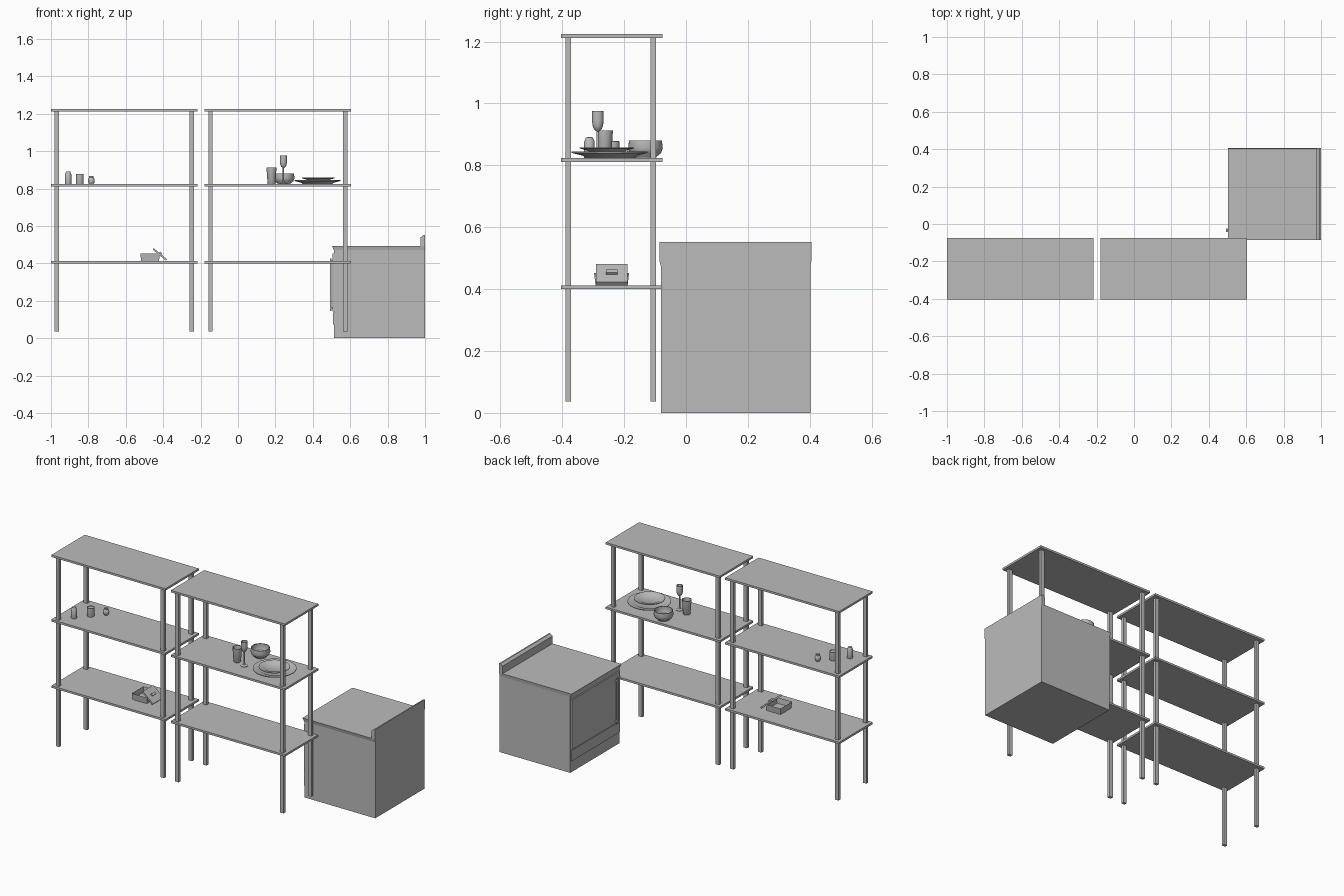
import bpy, bmesh, math
from mathutils import Matrix, Vector

if "Cube" in bpy.data.objects:
    bpy.data.objects.remove(bpy.data.objects["Cube"])

GREY = bpy.data.materials.new("plain grey")
GREY.diffuse_color = (0.5, 0.5, 0.5, 1)
GREY.use_nodes = True
GREY.node_tree.nodes["Principled BSDF"].inputs["Base Color"].default_value = GREY.diffuse_color


def finish(name, bm, smooth=False):
    bmesh.ops.recalc_face_normals(bm, faces=bm.faces)
    me = bpy.data.meshes.new(name)
    bm.to_mesh(me)
    bm.free()
    ob = bpy.data.objects.new(name, me)
    bpy.context.collection.objects.link(ob)
    me.materials.append(GREY)
    if smooth:
        bpy.ops.object.select_all(action='DESELECT')
        ob.select_set(True)
        bpy.context.view_layer.objects.active = ob
        bpy.ops.object.shade_smooth_by_angle(angle=math.radians(35))
    return ob


def add_box(bm, lo, hi):
    lo, hi = Vector(lo), Vector(hi)
    m = Matrix.Translation((lo + hi) / 2) @ Matrix.Diagonal((*(hi - lo), 1))
    return bmesh.ops.create_cube(bm, size=1, matrix=m)['verts']


def box(name, lo, hi):
    bm = bmesh.new()
    add_box(bm, lo, hi)
    return finish(name, bm)


def prism(name, profile, y0, y1):
    """Extrude an x-z outline along y."""
    bm = bmesh.new()
    f = bm.faces.new([bm.verts.new((x, y0, z)) for x, z in profile])
    ext = bmesh.ops.extrude_face_region(bm, geom=[f])['geom']
    for v in ext:
        if isinstance(v, bmesh.types.BMVert):
            v.co.y = y1
    return finish(name, bm)


def lathe(name, profile, x, y, z, steps=32):
    """Turn an r-z outline around the vertical axis."""
    bm = bmesh.new()
    vs = [bm.verts.new((r, 0, h)) for r, h in profile]
    es = [bm.edges.new(p) for p in zip(vs, vs[1:])]
    bmesh.ops.spin(bm, geom=vs + es, cent=(0, 0, 0), axis=(0, 0, 1),
                   angle=math.tau, steps=steps)
    bmesh.ops.remove_doubles(bm, verts=bm.verts, dist=1e-5)
    bmesh.ops.translate(bm, verts=bm.verts, vec=(x, y, z))
    return finish(name, bm, True)


# Two shelf units
Y0, Y1 = -0.404, -0.076
for side, x0 in (("left", -1.0), ("right", -0.179)):
    for level, z in (("low", 0.400), ("middle", 0.811), ("top", 1.212)):
        box(f"{side}_{level}_shelf", (x0, Y0, z), (x0 + 0.784, Y1, z + 0.0125))
    for i, lx in enumerate((x0 + 0.020, x0 + 0.741)):
        for j, ly in enumerate((-0.389, -0.115)):
            box(f"{side}_leg_{i}{j}", (lx, ly, 0.037), (lx + 0.023, ly + 0.018, 1.212))

# Floor cabinet with oven door facing -x
box("cabinet_body", (0.514, -0.081, 0), (1.0, 0.402, 0.472))
bm = bmesh.new()
top = add_box(bm, (0.503, -0.086, 0.472), (1.0, 0.405, 0.493))
for v in top:                       # worktop tapers into the body
    if v.co.z < 0.48:
        v.co.x = max(v.co.x, 0.511)
        v.co.y = min(max(v.co.y, -0.081), 0.402)
finish("worktop", bm)
prism("back_rail", [(0.977, 0.49), (1.0, 0.49), (1.0, 0.552), (0.992, 0.552), (0.977, 0.54)],
      -0.086, 0.405)
box("cabinet_door", (0.506, -0.076, 0.143), (0.514, 0.398, 0.452))
box("cabinet_drawer", (0.508, -0.076, 0.072), (0.514, 0.398, 0.138))
box("door_handle", (0.492, -0.043, 0.145), (0.499, -0.024, 0.425))
for i, z in enumerate((0.155, 0.405)):
    box(f"handle_mount_{i}", (0.498, -0.039, z), (0.507, -0.028, z + 0.01))

# Tableware on the right middle shelf
S = 0.8235
lathe("tumbler", [(0, 0), (0.019, 0), (0.021, 0.003), (0.027, 0.090), (0.025, 0.090),
                  (0.019, 0.008), (0, 0.008)], 0.179, -0.263, S)
lathe("goblet", [(0, 0), (0.021, 0), (0.021, 0.003), (0.006, 0.008), (0.004, 0.02),
                 (0.004, 0.086), (0.012, 0.093), (0.017, 0.105), (0.019, 0.122),
                 (0.018, 0.152), (0.016, 0.152), (0.017, 0.122), (0.014, 0.104),
                 (0, 0.096)], 0.243, -0.285, S)
lathe("bowl", [(0, 0), (0.034, 0), (0.036, 0.005), (0.050, 0.016), (0.056, 0.032),
               (0.053, 0.057), (0.049, 0.057), (0.051, 0.032), (0.045, 0.018),
               (0.030, 0.010), (0, 0.009)], 0.246, -0.131, S)


def plate(name, r, h, x, y, z):
    lathe(name, [(0, 0), (r * .62, 0), (r * .72, h * .4), (r, h * .8), (r, h),
                 (r * .70, h * .7), (r * .60, h * .35), (0, h * .35)], x, y, z, 40)


plate("dinner_plate", 0.123, 0.021, 0.425, -0.247, S)
plate("side_plate", 0.088, 0.017, 0.429, -0.256, S + 0.018)

# Jars on the left middle shelf
lathe("tall_jar", [(0, 0), (0.016, 0), (0.017, 0.003), (0.017, 0.054), (0.013, 0.062),
                   (0.011, 0.067), (0, 0.068)], -0.908, -0.312, S, 24)
lathe("wide_jar", [(0, 0), (0.020, 0), (0.021, 0.003), (0.021, 0.054), (0.019, 0.055),
                   (0.018, 0.051), (0, 0.051)], -0.846, -0.236, S, 24)
lathe("round_jar", [(0, 0), (0.011, 0), (0.016, 0.008), (0.018, 0.020), (0.015, 0.031),
                    (0.011, 0.035), (0.012, 0.043), (0.009, 0.044), (0, 0.044)],
      -0.784, -0.174, S, 24)

# Open container with its lid leaning on it, left low shelf
bm = bmesh.new()
vs = add_box(bm, (-0.522, -0.297, 0.4125), (-0.418, -0.184, 0.452))
for v in vs:
    if v.co.z < 0.43:               # narrower base
        v.co.x = -0.470 + (v.co.x + 0.470) * 0.92
        v.co.y = -0.2405 + (v.co.y + 0.2405) * 0.92
bm.normal_update()
rim = max(bm.faces, key=lambda f: f.calc_center_median().z)
bmesh.ops.inset_region(bm, faces=[rim], thickness=0.006)
for v in rim.verts:
    v.co.z = 0.418
finish("container", bm)

tilt = Matrix.Translation((-0.418, -0.240, 0.448)) @ Matrix.Rotation(math.radians(40), 4, 'Y')
for name, parts in {
    "container_lid": [((-0.046, -0.051, -0.005), (0.046, 0.051, 0.005))],
    "lid_grip": [((-0.008, -0.018, 0.004), (0.006, 0.018, 0.013))],
}.items():
    bm = bmesh.new()
    for lo, hi in parts:
        add_box(bm, lo, hi)
    bmesh.ops.transform(bm, matrix=tilt, verts=bm.verts)
    finish(name, bm)
